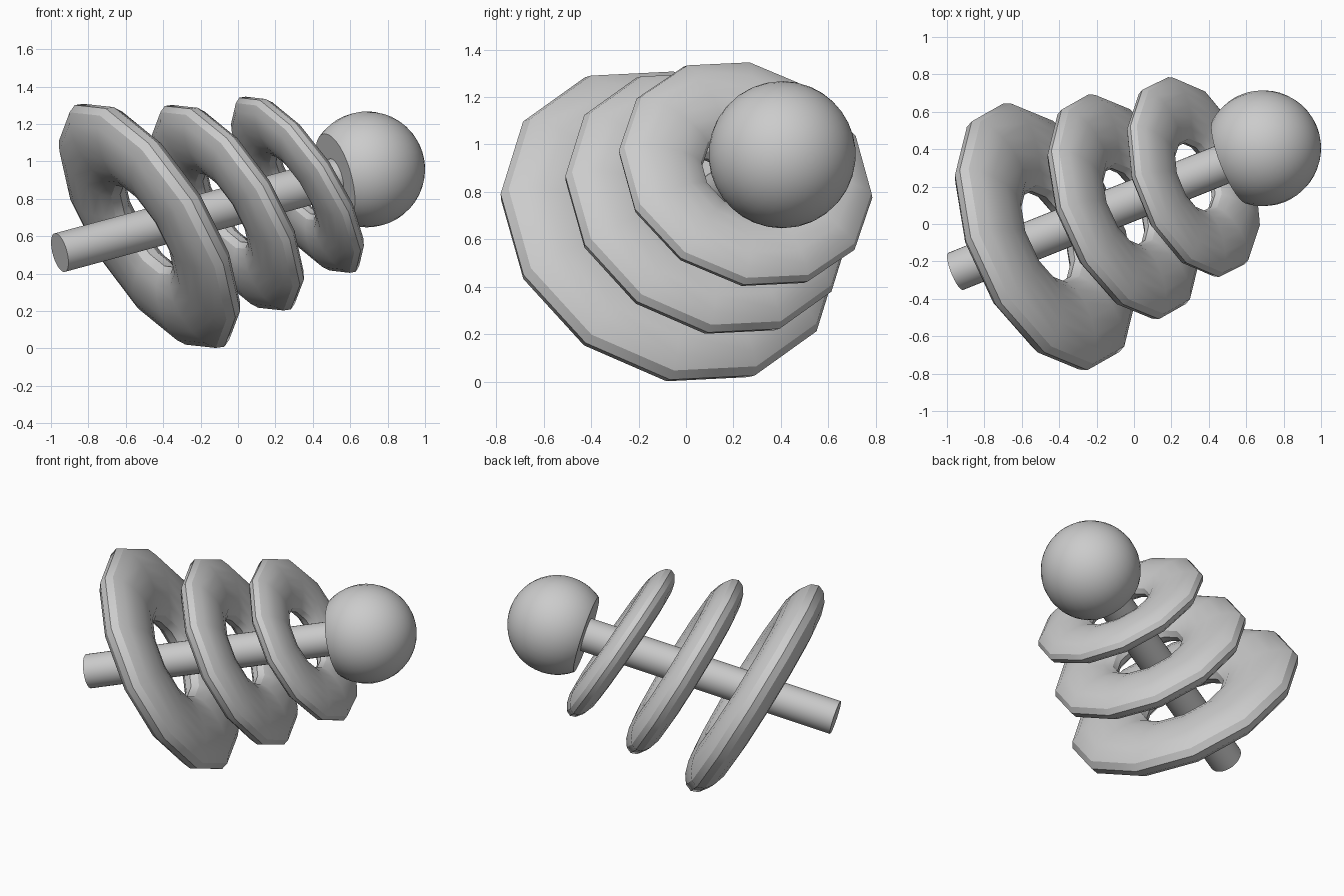
import bpy, bmesh, math
from mathutils import Vector, Matrix

if "Cube" in bpy.data.objects:
    bpy.data.objects.remove(bpy.data.objects["Cube"])

ROD_START = Vector((-0.953, -0.253, 0.512))
BALL = Vector((0.69, 0.405, 0.957))
AXIS = (BALL - ROD_START).normalized()
BALL_R = 0.31


def finish(name, bm, matrix):
    bmesh.ops.recalc_face_normals(bm, faces=bm.faces)
    mesh = bpy.data.meshes.new(name)
    bm.to_mesh(mesh)
    bm.free()
    obj = bpy.data.objects.new(name, mesh)
    bpy.context.collection.objects.link(obj)
    obj.matrix_world = matrix
    bpy.ops.object.select_all(action='DESELECT')
    obj.select_set(True)
    bpy.context.view_layer.objects.active = obj
    bpy.ops.object.shade_smooth_by_angle(angle=math.radians(29))
    return obj


def axis_matrix(pos):
    return Matrix.Translation(pos) @ AXIS.to_track_quat('Z', 'Y').to_matrix().to_4x4()


# Straight rod, running into the ball
length = (BALL - ROD_START).length - 0.1
bm = bmesh.new()
bmesh.ops.create_cone(bm, cap_ends=True, segments=32, radius1=0.107,
                      radius2=0.107, depth=length)
finish("rod", bm, axis_matrix(ROD_START + AXIS * length / 2))

# Ball with a flat base where it meets the rod
bm = bmesh.new()
bmesh.ops.create_uvsphere(bm, u_segments=32, v_segments=24, radius=BALL_R)
cut = bmesh.ops.bisect_plane(bm, geom=bm.verts[:] + bm.edges[:] + bm.faces[:],
                             plane_co=(0, 0, -0.19), plane_no=(0, 0, 1),
                             clear_inner=True)
rim = [g for g in cut["geom_cut"] if isinstance(g, bmesh.types.BMEdge)]
bmesh.ops.contextual_create(bm, geom=rim)
finish("ball", bm, axis_matrix(BALL))


# Twelve-sided rings with a flattened tube, leaning on the rod
def ring(name, centre, normal, outer, half_width, half_thick, sides=12, tube=16):
    n = Vector(normal).normalized()
    up = (Vector((0, 0, 1)) - n * n.z).normalized()
    side = n.cross(up)
    if side.y < 0:
        side.negate()
    bm = bmesh.new()
    loops = []
    for i in range(sides):
        a = math.radians(12) + math.tau * i / sides
        radial = up * math.cos(a) + side * math.sin(a)
        loop = []
        for j in range(tube):
            b = math.tau * j / tube
            loop.append(bm.verts.new(
                radial * (outer - half_width + half_width * math.cos(b))
                + n * half_thick * math.sin(b)))
        loops.append(loop)
    for i in range(sides):
        p, q = loops[i], loops[(i + 1) % sides]
        for j in range(tube):
            k = (j + 1) % tube
            bm.faces.new((p[j], q[j], q[k], p[k]))
    finish(name, bm, Matrix.Translation(centre))


ring("large_ring", (-0.473, -0.068, 0.655), (0.797, 0.346, 0.495), 0.76, 0.25, 0.12)
ring("medium_ring", (-0.055, 0.092, 0.752), (0.797, 0.346, 0.495), 0.64, 0.21, 0.10)
ring("small_ring", (0.318, 0.251, 0.875), (0.795, 0.30, 0.527), 0.56, 0.184, 0.085)
